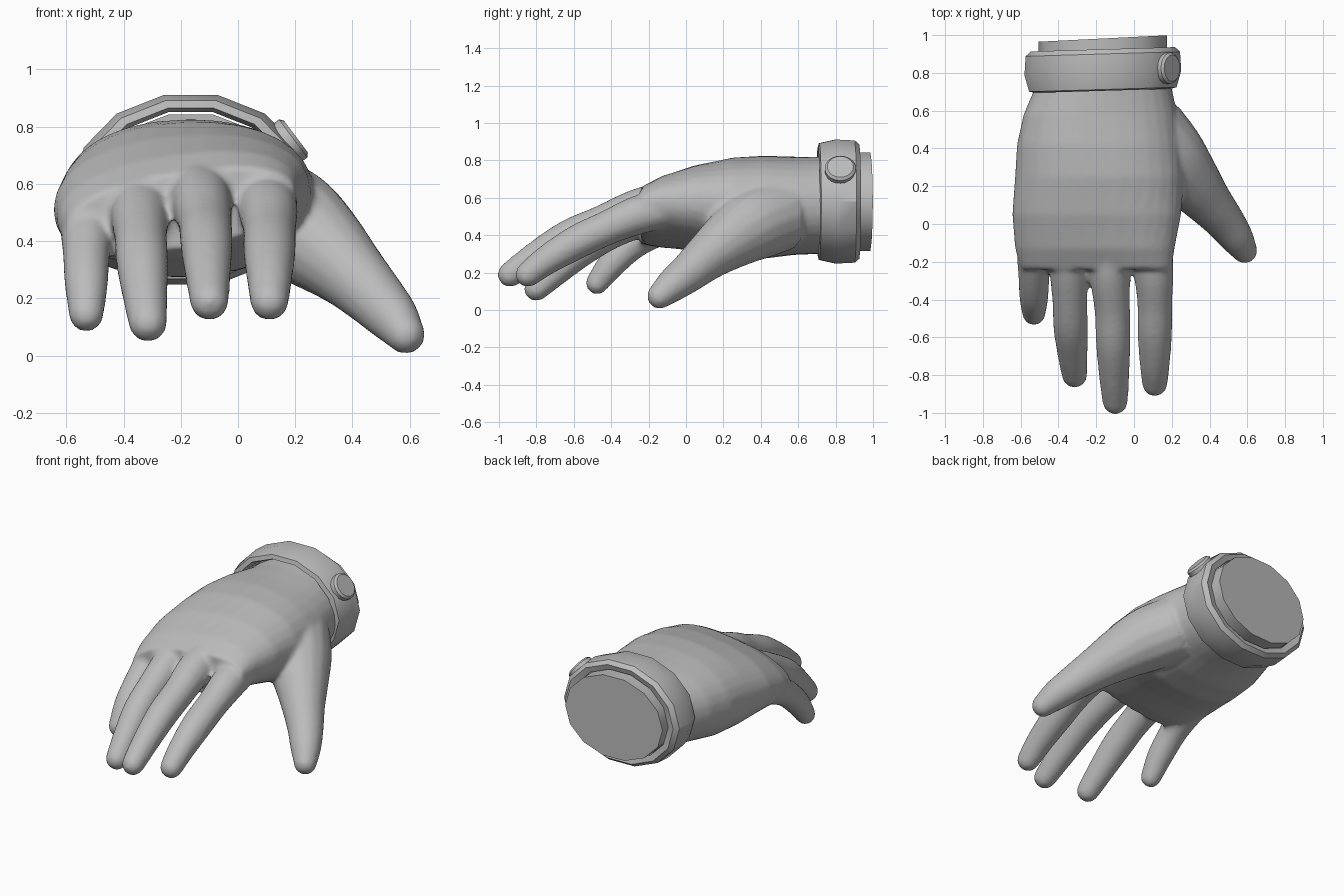
import bpy, bmesh, math
from mathutils import Vector

if "Cube" in bpy.data.objects:
    bpy.data.objects.remove(bpy.data.objects["Cube"])

grey = bpy.data.materials.new("grey")
grey.diffuse_color = (0.5, 0.5, 0.5, 1)
grey.use_nodes = True
grey.node_tree.nodes["Principled BSDF"].inputs["Base Color"].default_value = grey.diffuse_color


def loft(bm, rings, closed=False):
    """Skin a list of point rings; cap the ends unless the loop is closed."""
    vs = [[bm.verts.new(p) for p in r] for r in rings]
    n = len(vs[0])
    pairs = list(zip(vs, vs[1:])) + ([(vs[-1], vs[0])] if closed else [])
    for a, b in pairs:
        for i in range(n):
            j = (i + 1) % n
            bm.faces.new((a[i], a[j], b[j], b[i]))
    if not closed:
        bm.faces.new(vs[0])
        bm.faces.new(vs[-1])


def finish(bm, name):
    bmesh.ops.recalc_face_normals(bm, faces=bm.faces)
    me = bpy.data.meshes.new(name)
    bm.to_mesh(me)
    bm.free()
    me.materials.append(grey)
    ob = bpy.data.objects.new(name, me)
    bpy.context.collection.objects.link(ob)
    return ob


def smooth(ob, angle):
    bpy.context.view_layer.objects.active = ob
    ob.select_set(True)
    bpy.ops.object.shade_smooth_by_angle(angle=math.radians(angle))
    ob.select_set(False)


def ellipse(y, xl, xr, zb, zt, n, tilt=0.0, power=1.0, skew=0.0):
    """Upright ring across the arm; tilt lowers the little-finger side."""
    cx, cz, rx, rz = (xl + xr) / 2, (zb + zt) / 2, (xr - xl) / 2, (zt - zb) / 2
    pts = []
    for i in range(n):
        a = math.tau * i / n
        c, s = math.cos(a), math.sin(a)
        x = cx + rx * math.copysign(abs(c) ** power, c)
        z = cz + rz * math.copysign(abs(s) ** power, s)
        pts.append((x, y + skew * (x - cx), z + tilt * (x - cx)))
    return pts


def digit(bm, path, n=16):
    """Tapered round tube along (x, y, z, radius) points with a domed tip."""
    q = [Vector(p) for p in path]
    q = [2 * q[0] - q[1]] + q + [2 * q[-1] - q[-2]]
    pts = []
    for k in range(1, len(q) - 2):
        p0, p1, p2, p3 = q[k - 1:k + 3]
        for s in range(4):
            t = s / 4
            pts.append(0.5 * (2 * p1 + (p2 - p0) * t + (2 * p0 - 5 * p1 + 4 * p2 - p3) * t * t
                              + (3 * p1 - p0 - 3 * p2 + p3) * t ** 3))
    pts.append(q[-2])
    end, d = pts[-1].copy(), (pts[-1] - pts[-2]).to_3d().normalized()
    for a in (25, 50, 72):
        a = math.radians(a)
        c = end.to_3d() + d * end.w * math.sin(a)
        pts.append(Vector((*c, end.w * math.cos(a))))
    rings = []
    for k, p in enumerate(pts):
        tan = (pts[min(k + 1, len(pts) - 1)] - pts[max(k - 1, 0)]).to_3d().normalized()
        side = tan.cross(Vector((0, 0, 1))).normalized()
        up = side.cross(tan)
        rings.append([p.to_3d() + p.w * (side * math.cos(math.tau * i / n) + up * math.sin(math.tau * i / n))
                      for i in range(n)])
    loft(bm, rings)


# hand: palm, four fingers and thumb fused into one smooth skin
bm = bmesh.new()
palm = [(0.90, -.50, .17, .31, .83, 0, 1), (0.72, -.525, .20, .30, .82, 0, .95),
        (0.58, -.585, .23, .295, .82, 0, .92), (0.42, -.62, .25, .275, .825, .02, .9),
        (0.25, -.63, .265, .275, .815, .04, .9), (0.05, -.645, .25, .32, .77, .08, .9),
        (-0.13, -.63, .215, .345, .705, .13, .88), (-0.24, -.60, .20, .37, .64, .15, .85)]
loft(bm, [ellipse(y, a, b, c, d, 32, t, p) for y, a, b, c, d, t, p in palm])
fingers = [
    [(.09, -.05, .56, .11), (.105, -.25, .51, .105), (.11, -.42, .44, .093), (.11, -.58, .365, .092),
     (.11, -.74, .27, .08), (.11, -.845, .19, .068)],
    [(-.13, -.05, .59, .11), (-.13, -.25, .545, .107), (-.115, -.45, .465, .095), (-.11, -.63, .39, .092),
     (-.105, -.81, .28, .08), (-.10, -.94, .19, .068)],
    [(-.34, -.05, .55, .11), (-.345, -.22, .50, .105), (-.34, -.40, .42, .093), (-.335, -.55, .33, .092),
     (-.325, -.69, .215, .08), (-.315, -.80, .115, .068)],
    [(-.52, -.05, .47, .10), (-.525, -.17, .425, .095), (-.53, -.28, .355, .083), (-.53, -.39, .255, .077),
     (-.53, -.475, .145, .062)],
]
thumb = [(.08, .50, .51, .20), (.19, .36, .455, .195), (.29, .24, .38, .165), (.39, .12, .29, .13),
         (.475, .02, .205, .108), (.54, -.07, .135, .092), (.585, -.14, .075, .07)]
for path in fingers + [thumb]:
    digit(bm, path)
hand = finish(bm, "hand")
remesh = hand.modifiers.new("fuse", 'REMESH')
remesh.mode = 'VOXEL'
remesh.voxel_size = 0.015
remesh.use_smooth_shade = True
relax = hand.modifiers.new("relax", 'SMOOTH')
relax.factor = 0.5
relax.iterations = 6

# flat-ended sleeve stub behind the band
bm = bmesh.new()
loft(bm, [ellipse(y, -.505, .175, .31, .85, 14, skew=.05) for y in (.82, .982)])
smooth(finish(bm, "wrist_end"), 40)

# faceted wrist band with bevelled rims
bm = bmesh.new()
profile = [(.74, .82), (.705, .86), (.712, .94), (.80, 1.0), (.90, .985), (.925, .92), (.915, .82)]
loft(bm, [ellipse(y, -.165 - .415 * s, -.165 + .415 * s, .58 - .34 * s, .58 + .34 * s, 14, skew=.03)
          for y, s in profile], closed=True)
smooth(finish(bm, "wrist_band"), 30)

# round button on the thumb side of the band
bm = bmesh.new()
loft(bm, [[(r * math.cos(math.tau * i / 20), r * math.sin(math.tau * i / 20), h) for i in range(20)]
          for r, h in ((.083, -.04), (.083, .018), (.07, .03))])
button = finish(bm, "button")
button.location = (.178, .825, .748)
button.rotation_euler = Vector((.80, 0, .60)).to_track_quat('Z', 'Y').to_euler()
smooth(button, 30)
